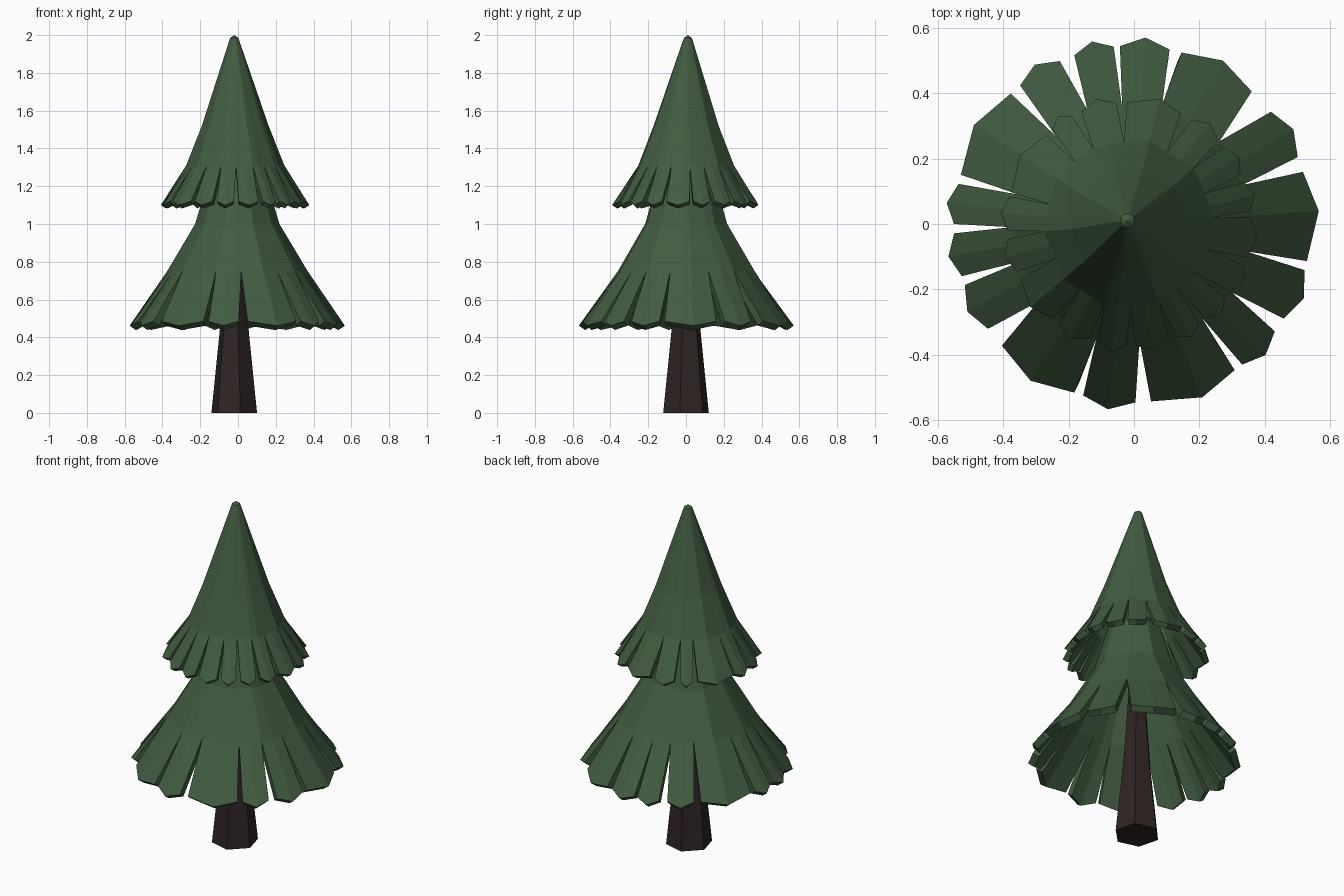
import bpy, bmesh
from math import sin, cos, radians, pi
from mathutils import Vector

if "Cube" in bpy.data.objects:
    bpy.data.objects.remove(bpy.data.objects["Cube"], do_unlink=True)

SIDES = 10
STEP = 360 / SIDES
FIRST_CORNER = 4          # degrees, direction of one corner of the faceted cones


def make_material(name, color):
    mat = bpy.data.materials.new(name)
    mat.use_nodes = True
    mat.diffuse_color = (*color, 1)
    mat.node_tree.nodes["Principled BSDF"].inputs["Base Color"].default_value = (*color, 1)
    return mat


def make_object(name, bm, mat):
    mesh = bpy.data.meshes.new(name)
    bm.to_mesh(mesh)
    bm.free()
    mesh.materials.append(mat)
    obj = bpy.data.objects.new(name, mesh)
    bpy.context.collection.objects.link(obj)
    return obj


def polar(angle, radius, z, center):
    a = radians(angle)
    return Vector((center[0] + radius * cos(a), center[1] + radius * sin(a), z))


def faceted(angle, radius, z, center):
    """Point on a regular polygon whose corners lie at the given radius."""
    off = (angle - FIRST_CORNER) % STEP - STEP / 2
    return polar(angle, radius * cos(pi / SIDES) / cos(radians(off)), z, center)


def frond_columns(start, end):
    """Angles inside a frond: cone corners, or the middle if there is none near it."""
    corners = [FIRST_CORNER + STEP * i for i in range(-1, SIDES + 2)]
    inner = [c for c in corners if start + 2 < c < end - 2]
    middle = (start + end) / 2
    if not any(abs(c - middle) < (end - start) / 4 for c in inner):
        inner.append(middle)
    return sorted(inner)


def make_tier(name, mat, apex, rings, fronds, tip, edge, thickness):
    """Faceted cone whose hem is split into separate pointed fronds."""
    bm = bmesh.new()
    count = len(fronds)
    slots = []
    for i in range(count):
        nxt = fronds[(i + 1) % count][0] + (360 if i == count - 1 else 0)
        slots.append((fronds[i][1] + nxt) / 2)

    # angles of all columns around the cone, slot by slot
    columns, spans = [], []
    for i, (start, end) in enumerate(fronds):
        first = len(columns)
        inner = frond_columns(start, end)
        columns += [slots[i - 1] - (360 if i == 0 else 0)] + inner
        spans.append((first, [start] + inner + [end]))
    n = len(columns)

    # cone body
    loops = [[bm.verts.new(faceted(a, r, z, c)) for a in columns] for r, z, c in rings]
    top = bm.verts.new(apex)
    for i in range(n):
        j = (i + 1) % n
        bm.faces.new((loops[0][i], loops[0][j], top))
        for upper, lower in zip(loops, loops[1:]):
            bm.faces.new((lower[i], lower[j], upper[j], upper[i]))

    # fronds hanging from the last ring
    hem, center = loops[-1], rings[-1][2]
    for first, angles in spans:
        last = len(angles) - 1
        ends = [bm.verts.new(polar(a, *(edge if k in (0, last) else tip), center))
                for k, a in enumerate(angles)]
        for k in range(last):
            bm.faces.new((ends[k], ends[k + 1],
                          hem[(first + k + 1) % n], hem[(first + k) % n]))
    obj = make_object(name, bm, mat)
    shell = obj.modifiers.new("thickness", "SOLIDIFY")
    shell.thickness = thickness
    shell.offset = -1
    return obj


needle_green = make_material("needle green", (0.053, 0.108, 0.051))
bark_brown = make_material("bark brown", (0.028, 0.017, 0.017))

# lower foliage: start and end angle of each frond
lower_fronds = [(-12, 17), (22, 39), (48, 74), (78, 94), (96, 109), (114, 129),
                (133, 164), (167, 180), (183, 197), (200, 216), (223, 251),
                (254, 271), (276, 305), (308, 323), (328, 345)]
mid = (-0.005, 0)
make_tier("lower_foliage", needle_green, (-0.01, 0, 1.4),
          [(0.15, 1.25, mid), (0.225, 1.0, mid), (0.375, 0.75, mid)],
          lower_fronds, (0.572, 0.462), (0.546, 0.485), 0.04)

# upper foliage
upper_fronds = [(6, 20), (24, 39), (43, 59), (65, 91), (96, 113), (118, 129),
                (133, 165), (167, 183), (187, 203), (207, 231), (235, 251),
                (255, 269), (273, 289), (293, 305), (309, 322), (326, 340), (344, 363)]
peak = (-0.02, 0.01)
mid = (-0.015, 0)
make_tier("upper_foliage", needle_green, (*peak, 2.0),
          [(0.022, 1.985, peak), (0.178, 1.52, mid), (0.262, 1.31, mid)],
          upper_fronds, (0.395, 1.1), (0.373, 1.12), 0.032)

# trunk: tapered six-sided post
bm = bmesh.new()
loops = [[bm.verts.new(polar(45 + 60 * i, r, z, (-0.02, 0))) for i in range(6)]
         for r, z in ((0.125, 0), (0.08, 0.43), (0.05, 0.85))]
for lower, upper in zip(loops, loops[1:]):
    for i in range(6):
        j = (i + 1) % 6
        bm.faces.new((lower[i], lower[j], upper[j], upper[i]))
bm.faces.new(loops[0][::-1])
bm.faces.new(loops[-1])
make_object("trunk", bm, bark_brown)
